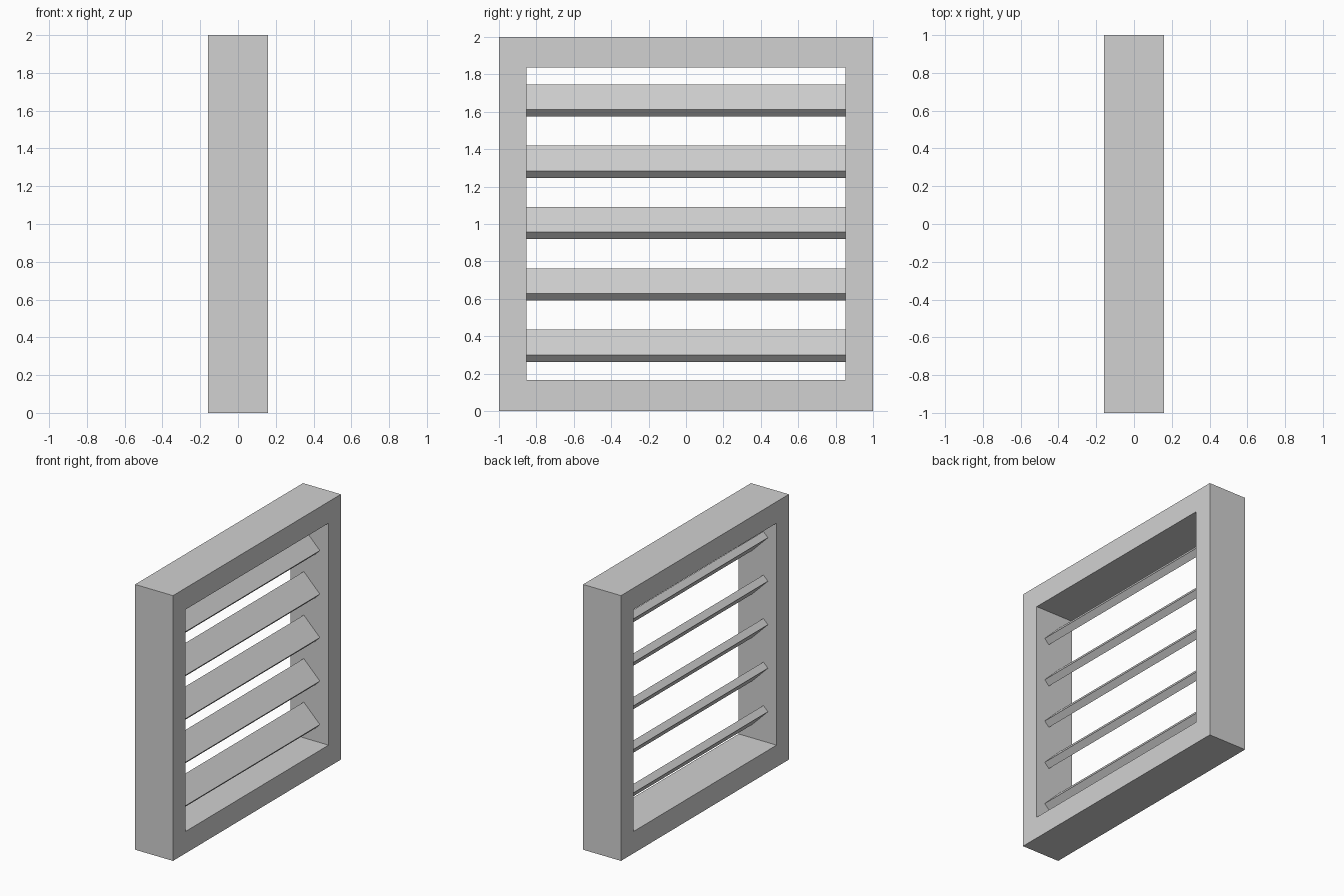
import bpy
import bmesh
from math import radians
from mathutils import Matrix, Vector

cube = bpy.data.objects.get("Cube")
if cube:
    bpy.data.objects.remove(cube, do_unlink=True)

HALF_DEPTH = 0.158
OPEN_Y = 0.853
OPEN_LOW, OPEN_HIGH = 0.165, 1.838
SLAT_COUNT, SLAT_PITCH, SLAT_MID = 5, 0.328, 1.005
SLAT_WIDTH, SLAT_THICKNESS = 0.19, 0.053

# Single grey paint
grey = bpy.data.materials.new("light_grey")
grey.use_nodes = True
colour = (0.64, 0.64, 0.64, 1)
grey.diffuse_color = colour
grey.node_tree.nodes["Principled BSDF"].inputs["Base Color"].default_value = colour


def add_object(name, bm):
    bmesh.ops.recalc_face_normals(bm, faces=bm.faces)
    mesh = bpy.data.meshes.new(name)
    bm.to_mesh(mesh)
    bm.free()
    mesh.materials.append(grey)
    obj = bpy.data.objects.new(name, mesh)
    bpy.context.collection.objects.link(obj)
    return obj


def rectangle(bm, half_y, low, high):
    corners = ((-half_y, low), (half_y, low), (half_y, high), (-half_y, high))
    return [bm.verts.new((-HALF_DEPTH, y, z)) for y, z in corners]


# Square frame: a flat ring extruded through its depth
bm = bmesh.new()
outer = rectangle(bm, 1, 0, 2)
inner = rectangle(bm, OPEN_Y, OPEN_LOW, OPEN_HIGH)
for i in range(4):
    j = (i + 1) % 4
    bm.faces.new((outer[i], outer[j], inner[j], inner[i]))
extruded = bmesh.ops.extrude_face_region(bm, geom=bm.faces[:], use_keep_orig=True)
moved = [v for v in extruded["geom"] if isinstance(v, bmesh.types.BMVert)]
bmesh.ops.translate(bm, verts=moved, vec=Vector((2 * HALF_DEPTH, 0, 0)))
add_object("frame", bm)

# Slats: flat boards tilted down towards +x
for n in range(SLAT_COUNT):
    bm = bmesh.new()
    size = Matrix.Diagonal((SLAT_WIDTH, 2 * OPEN_Y, SLAT_THICKNESS, 1))
    bmesh.ops.create_cube(bm, size=1, matrix=size)
    slat = add_object(f"slat_{n + 1}", bm)
    slat.location.z = SLAT_MID + (n - (SLAT_COUNT - 1) / 2) * SLAT_PITCH
    slat.rotation_euler.y = radians(45)
